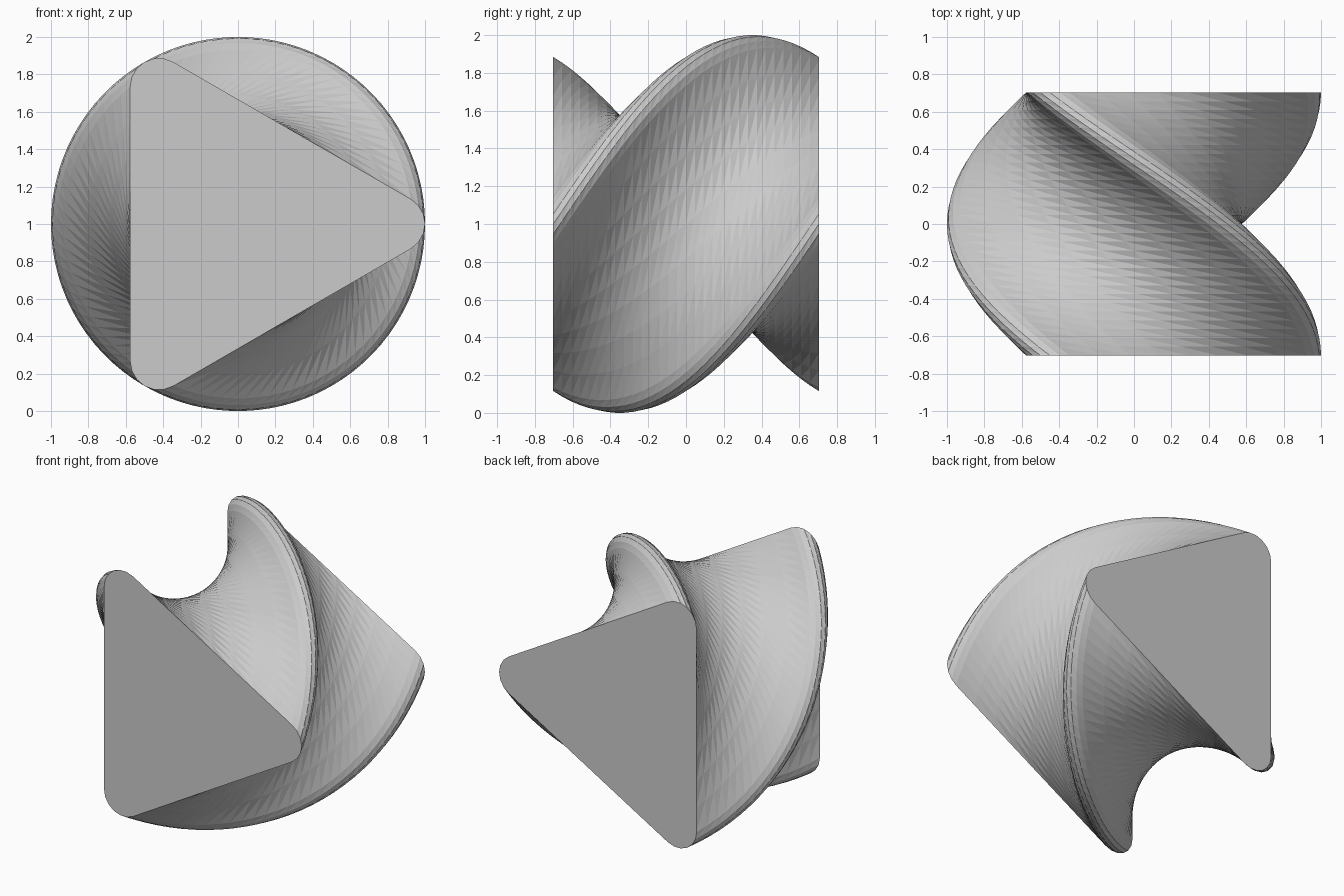
import bpy, bmesh
from math import sin, cos, pi, radians

if "Cube" in bpy.data.objects:
    bpy.data.objects.remove(bpy.data.objects["Cube"])

HALF = 0.703             # half depth along y
R_FILLET = 0.154         # corner rounding
D = 1 - R_FILLET         # distance of fillet centres from the axis
ARC, SIDE, STEPS = 6, 8, 30
TWIST = radians(120)


def rounded_triangle():
    """Outline in x/z, one tip towards +x, straight sides subdivided."""
    arcs = []
    for k in range(3):
        c = k * 2 * pi / 3
        arcs.append([(D * cos(c) + R_FILLET * cos(c - pi / 3 + i * 2 * pi / 3 / ARC),
                      D * sin(c) + R_FILLET * sin(c - pi / 3 + i * 2 * pi / 3 / ARC))
                     for i in range(ARC + 1)])
    pts = []
    for k in range(3):
        pts += arcs[k]
        a, b = arcs[k][-1], arcs[(k + 1) % 3][0]
        pts += [(a[0] + (b[0] - a[0]) * j / SIDE, a[1] + (b[1] - a[1]) * j / SIDE)
                for j in range(1, SIDE)]
    return pts


# Twisted prism: stacked, rotated copies of the outline
profile = rounded_triangle()
n = len(profile)
bm = bmesh.new()
rings = []
for s in range(STEPS + 1):
    t = s / STEPS
    ca, sa = cos(TWIST * t), sin(TWIST * t)
    rings.append([bm.verts.new((x * ca - z * sa, -HALF + 2 * HALF * t, 1 + x * sa + z * ca))
                  for x, z in profile])

for lo, hi in zip(rings, rings[1:]):
    for i in range(n):
        j = (i + 1) % n
        bm.faces.new((lo[i], lo[j], hi[j]))
        bm.faces.new((lo[i], hi[j], hi[i]))

# Flat end caps
bm.faces.new(rings[0])
bm.faces.new(rings[-1])
bmesh.ops.recalc_face_normals(bm, faces=bm.faces)

mesh = bpy.data.meshes.new("twisted_prism")
bm.to_mesh(mesh)
bm.free()
bpy.context.collection.objects.link(bpy.data.objects.new("twisted_prism", mesh))
